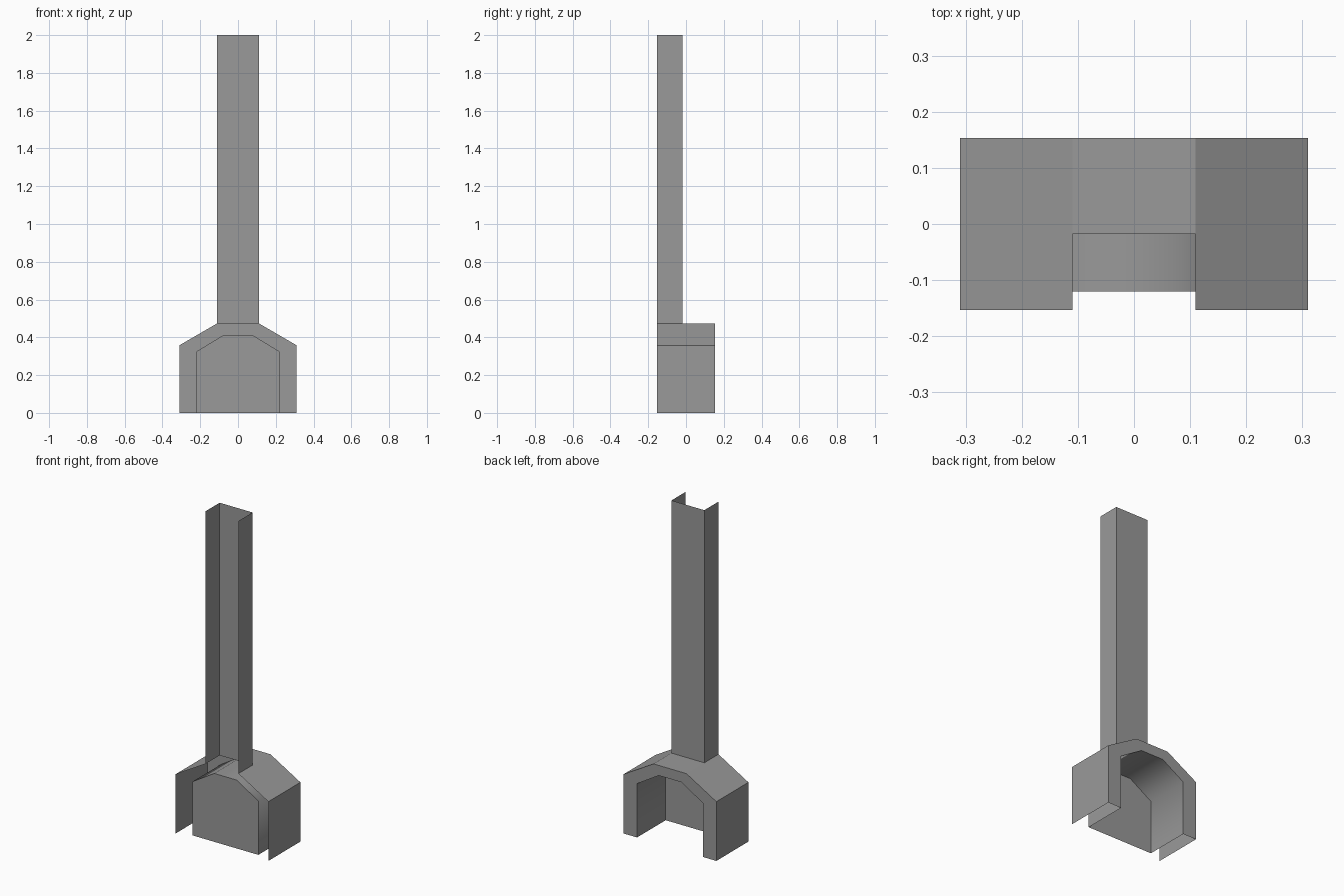
import bpy

if "Cube" in bpy.data.objects:
    bpy.data.objects.remove(bpy.data.objects["Cube"])

FRONT, PANEL, FLUE, BACK = -0.153, -0.12, -0.018, 0.153
H_TOP, TOP = 0.474, 2.0

# Dark grey metal shared by all parts
metal = bpy.data.materials.new("dark_grey")
metal.diffuse_color = (0.32, 0.32, 0.32, 1)
metal.use_nodes = True
metal.node_tree.nodes["Principled BSDF"].inputs["Base Color"].default_value = metal.diffuse_color


def make(name, verts, faces, smooth=False):
    me = bpy.data.meshes.new(name)
    me.from_pydata(verts, [], faces)
    me.materials.append(metal)
    for p in me.polygons:
        p.use_smooth = smooth
    ob = bpy.data.objects.new(name, me)
    bpy.context.collection.objects.link(ob)
    return ob


def strip(name, start, end, smooth=False):
    """Open sheet between two matching polylines."""
    n = len(start)
    faces = [(i, i + 1, n + i + 1, n + i) for i in range(n - 1)]
    return make(name, start + end, faces, smooth)


def at_y(profile, y):
    return [(x, y, z) for x, z in profile]


def arch(half):
    """Left half profile mirrored to a full arch, left to right."""
    return half + [(-x, z) for x, z in reversed(half)]


outer = arch([(-0.31, 0), (-0.31, 0.358), (-0.11, H_TOP)])
inner = arch([(-0.22, 0), (-0.22, 0.325), (-0.075, 0.413)])

# Outer surround: side walls with sloped shoulders, and the shorter top
for name, part in (("left_surround", outer[:3]), ("right_surround", outer[3:])):
    strip(name, at_y(part, FRONT), at_y(part, BACK))
strip("surround_top", at_y(outer[2:4], FLUE), at_y(outer[2:4], BACK))

# Rim around the hearth opening
strip("opening_rim", at_y(outer, BACK), at_y(inner, BACK))

# Firebox lining and its closing panel
lining = inner[::-1]
strip("firebox_lining", at_y(lining, PANEL), at_y(lining, BACK), smooth=True)
make("firebox_panel", at_y(inner, PANEL), [tuple(range(len(inner)))])

# Three-sided chimney, open at the front and the top
flue = [(0.11, FRONT), (0.11, FLUE), (-0.11, FLUE), (-0.11, FRONT)]
strip("chimney", [(x, y, H_TOP) for x, y in flue], [(x, y, TOP) for x, y in flue])
